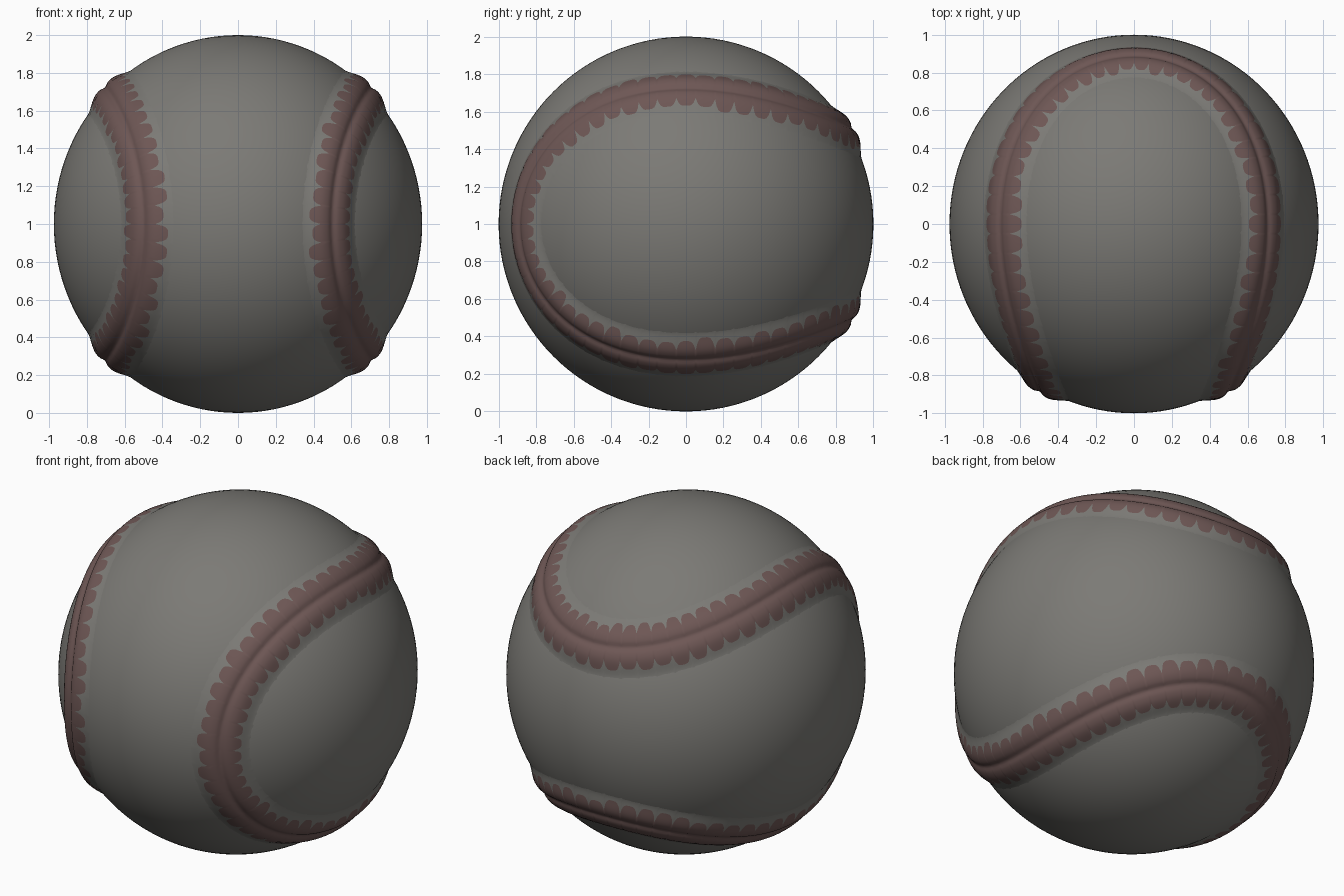
import bpy, bmesh, random
from math import sin, cos, pi, sqrt, exp
from mathutils import Vector

random.seed(4)
old = bpy.data.objects.get("Cube")
if old:
    bpy.data.objects.remove(old)

SHAPE = Vector((0.975, 1.0, 1.0))    # slightly narrow ball
CENTRE = Vector((0, 0, 1))
STITCHES, STEPS = 108, 10
CORE, EDGE = 0.072, 0.18             # half widths of the red core and of the raised welt
RED, GREY = 24, 4                    # columns across the red band and each grey shoulder


def material(name, colour):
    mat = bpy.data.materials.new(name)
    mat.use_nodes = True
    mat.diffuse_color = (*colour, 1)
    bsdf = mat.node_tree.nodes["Principled BSDF"]
    bsdf.inputs["Base Color"].default_value = (*colour, 1)
    return mat


leather = material("grey leather", (0.2, 0.195, 0.18))
thread = material("dull red thread", (0.155, 0.095, 0.09))


def finish(name, bm, mats):
    mesh = bpy.data.meshes.new(name)
    for face in bm.faces:
        face.smooth = True
    bm.to_mesh(mesh)
    bm.free()
    for mat in mats:
        mesh.materials.append(mat)
    obj = bpy.data.objects.new(name, mesh)
    bpy.context.collection.objects.link(obj)
    return obj


def seam_point(t, a=0.75, b=0.25):
    """Closed seam curve on the unit sphere."""
    return Vector((a * cos(t) - b * cos(3 * t),
                   -2 * sqrt(a * b) * cos(2 * t),
                   a * sin(t) + b * sin(3 * t)))


def welt_height(s):
    """Raised welt with a shallow groove along the middle."""
    k = min(max((EDGE - abs(s)) / (EDGE - 0.05), 0), 1)
    return 0.035 * k * k * (3 - 2 * k) - 0.011 * exp(-(s / 0.02) ** 2) - 0.002


def half_width(i, lengths):
    """Half width of the red band, with one rounded stitch per period."""
    tooth, step = divmod(i, STEPS)
    x = 2 * step / STEPS - 1
    return CORE + lengths[tooth] * (1 - x ** 4)


# Ball
bm = bmesh.new()
bmesh.ops.create_uvsphere(bm, u_segments=128, v_segments=64, radius=1)
for v in bm.verts:
    v.co = v.co * SHAPE + CENTRE
finish("ball", bm, [leather])

# Seam welt: grey shoulders on both sides of a red stitched band
bm = bmesh.new()
left, right = ([random.uniform(0.04, 0.066) for _ in range(STITCHES)] for _ in range(2))
count = STITCHES * STEPS
rings = []
for i in range(count):
    t = 2 * pi * i / count
    p = seam_point(t)
    tangent = (seam_point(t + 0.001) - seam_point(t - 0.001)).normalized()
    side = p.cross(tangent)
    wl, wr = half_width(i, left), half_width(i, right)
    offsets = [-EDGE + (EDGE - wl) * j / GREY for j in range(GREY)]
    for j in range(RED + 1):
        u = 2 * j / RED - 1
        offsets.append(u * (wl if u < 0 else wr))
    offsets += [wr + (EDGE - wr) * j / GREY for j in range(1, GREY + 1)]
    ring = []
    for s in offsets:
        direction = p * cos(s) + side * sin(s)
        ring.append(bm.verts.new(direction * SHAPE * (1 + welt_height(s)) + CENTRE))
    rings.append(ring)
for i, ring in enumerate(rings):
    after = rings[(i + 1) % count]
    for j in range(len(ring) - 1):
        face = bm.faces.new((ring[j], after[j], after[j + 1], ring[j + 1]))
        face.material_index = 1 if GREY <= j < GREY + RED else 0
finish("stitched_seam", bm, [leather, thread])
